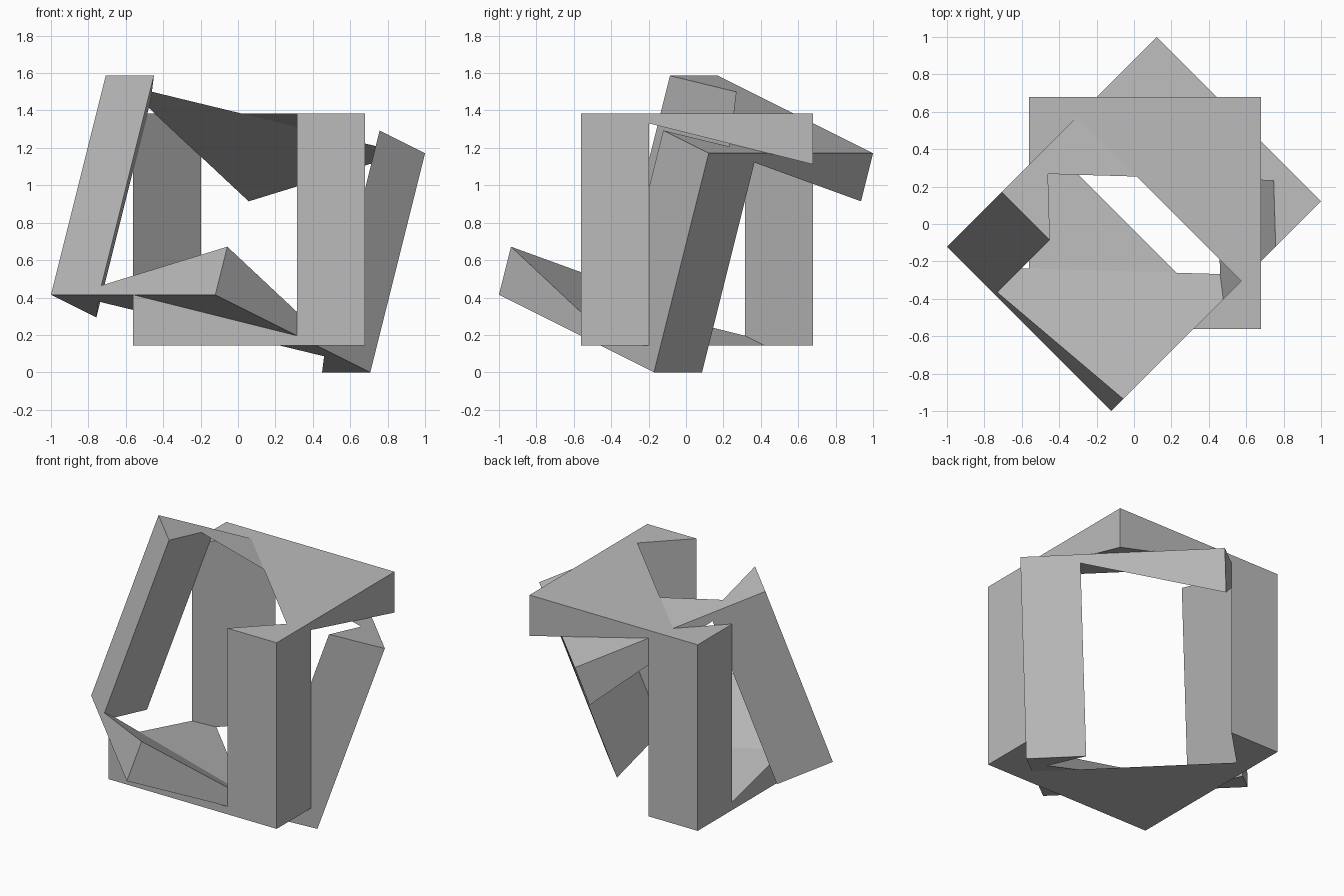
import bpy
import bmesh
from math import sqrt
from mathutils import Matrix, Vector

if "Cube" in bpy.data.objects:
    bpy.data.objects.remove(bpy.data.objects["Cube"], do_unlink=True)

HALF = 0.6213  # half the side of each cube

grey = bpy.data.materials.new("mid_grey")
grey.use_nodes = True
colour = (0.5, 0.5, 0.5, 1)
grey.diffuse_color = colour
grey.node_tree.nodes["Principled BSDF"].inputs["Base Color"].default_value = colour

# Tilted frame: the tunnel runs along its first axis
along = Vector((2, 2, -1)).normalized()
across = Vector((-1, 1, 0)).normalized()
tilt = Matrix((along, across, along.cross(across))).transposed().to_4x4()


def box(name, half_size, matrix):
    bm = bmesh.new()
    bmesh.ops.create_cube(bm, size=2)
    bmesh.ops.transform(bm, matrix=matrix @ Matrix.Diagonal((*half_size, 1)), verts=bm.verts)
    mesh = bpy.data.meshes.new(name)
    bm.to_mesh(mesh)
    bm.free()
    mesh.materials.append(grey)
    obj = bpy.data.objects.new(name, mesh)
    bpy.context.collection.objects.link(obj)
    return obj


def tunnelled_cube(name, matrix):
    """Cube with a tunnel of its own width cut close to its long diagonal."""
    cube = box(name, (HALF,) * 3, Matrix())
    cutter = box("tunnel_cutter", (HALF * 5, HALF, HALF), tilt)
    cutter.hide_render = True
    cut = cube.modifiers.new("tunnel", "BOOLEAN")
    cut.operation = "DIFFERENCE"
    cut.solver = "EXACT"
    cut.object = cutter
    bpy.context.view_layer.update()
    graph = bpy.context.evaluated_depsgraph_get()
    mesh = bpy.data.meshes.new_from_object(cube.evaluated_get(graph))
    cube.modifiers.clear()
    cube.data = mesh
    bpy.data.objects.remove(cutter, do_unlink=True)
    mesh.transform(matrix)
    return cube


# Tilted cube sits in the tunnel of the upright one, slid a little along it
centre = Vector((0, 0, HALF * (1 + 2 * sqrt(2)) / 3))
tunnelled_cube("inner_cube", Matrix.Translation(centre) @ tilt)
tunnelled_cube("outer_cube", Matrix.Translation(centre + along * 0.088))
